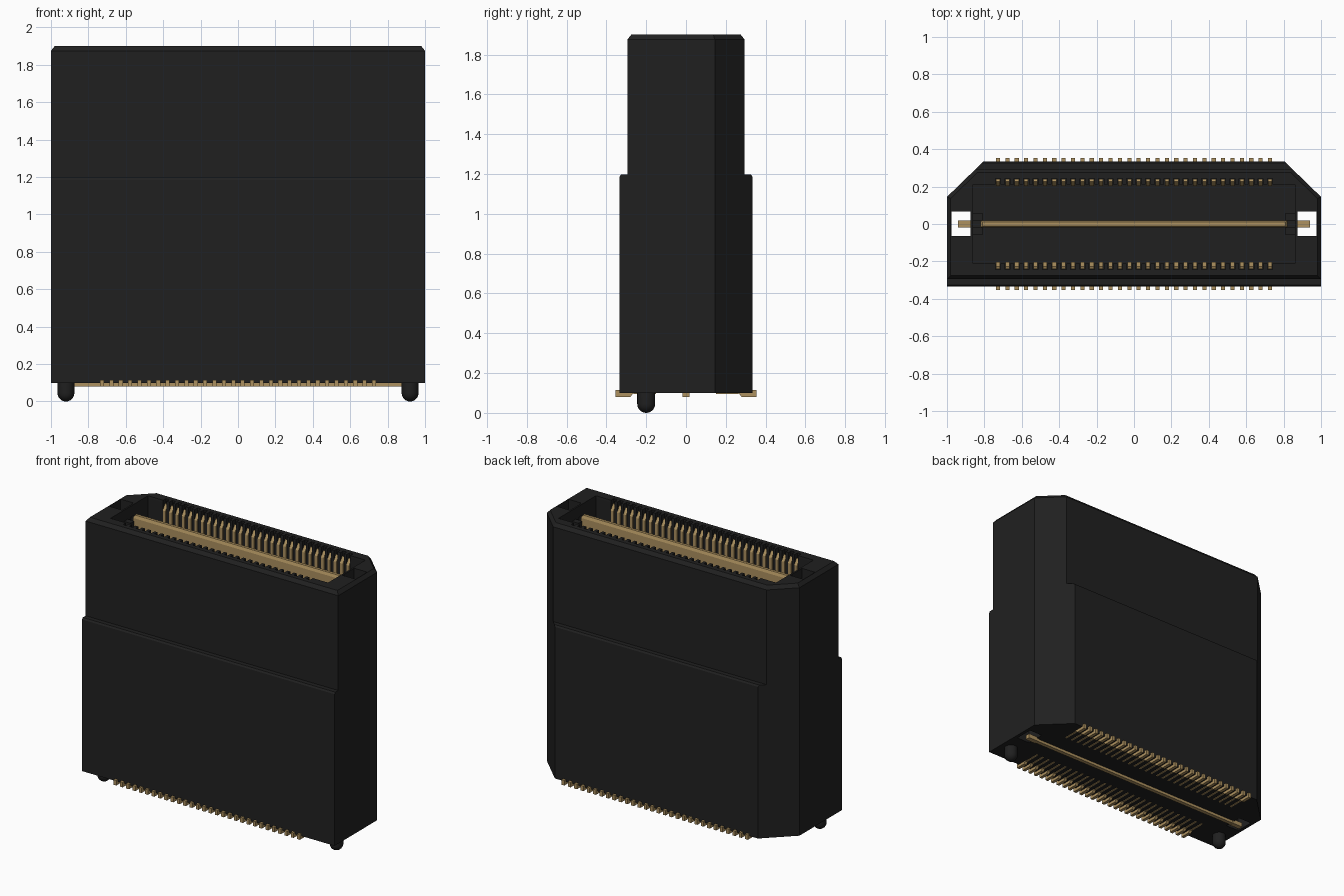
import bpy, bmesh, math

if "Cube" in bpy.data.objects:
    bpy.data.objects.remove(bpy.data.objects["Cube"])

def material(name, rgb):
    m = bpy.data.materials.new(name)
    m.diffuse_color = (*rgb, 1)
    m.use_nodes = True
    m.node_tree.nodes["Principled BSDF"].inputs["Base Color"].default_value = m.diffuse_color
    return m

BLACK = material("black plastic", (0.0145, 0.0145, 0.0145))
BRASS = material("brass", (0.42, 0.285, 0.115))

def finish(name, bm, mat):
    bmesh.ops.recalc_face_normals(bm, faces=bm.faces)
    me = bpy.data.meshes.new(name)
    bm.to_mesh(me)
    bm.free()
    me.materials.append(mat)
    ob = bpy.data.objects.new(name, me)
    bpy.context.collection.objects.link(ob)
    return ob

def loft(bm, rings):
    """Skin a stack of equal-length closed rings and cap both ends."""
    vs = [[bm.verts.new(p) for p in r] for r in rings]
    n = len(vs[0])
    for a, b in zip(vs, vs[1:]):
        for i in range(n):
            bm.faces.new((a[i], a[(i + 1) % n], b[(i + 1) % n], b[i]))
    bm.faces.new(vs[0])
    bm.faces.new(vs[-1])

def box(bm, x0, x1, y0, y1, z0, z1):
    c = [(x0, y0), (x1, y0), (x1, y1), (x0, y1)]
    loft(bm, [[(x, y, z) for x, y in c] for z in (z0, z1)])

def activate(ob):
    bpy.ops.object.select_all(action='DESELECT')
    ob.select_set(True)
    bpy.context.view_layer.objects.active = ob

def cut(ob, cutter):
    mod = ob.modifiers.new("cut", 'BOOLEAN')
    mod.operation, mod.solver, mod.object = 'DIFFERENCE', 'EXACT', cutter
    activate(ob)
    bpy.ops.object.modifier_apply(modifier=mod.name)
    bpy.data.objects.remove(cutter)

PINS = [-0.727 + i * 1.454 / 29 for i in range(30)]
FLOOR = 1.2

# housing: stepped block with the two rear corners cut off
def outline(z, yh, inset=0.0):
    xw, yb = 1 - inset, yh - inset
    yc = 0.145 - inset * 0.4
    xc = xw - (yb - yc) * 1.03
    return [(-xw, -yb, z), (xw, -yb, z), (xw, yc, z),
            (xc, yb, z), (-xc, yb, z), (-xw, yc, z)]

bm = bmesh.new()
loft(bm, [outline(0.1, 0.335), outline(1.185, 0.335), outline(1.197, 0.327),
          outline(1.197, 0.295), outline(1.875, 0.295), outline(1.9, 0.295, 0.02)])
housing = finish("housing", bm, BLACK)

# mating pocket with a slot for every contact
half = [(-0.86, -0.21)]
for x in PINS:
    half += [(x - 0.014, -0.21), (x - 0.014, -0.243), (x + 0.014, -0.243), (x + 0.014, -0.21)]
half.append((0.86, -0.21))
comb = half + [(-x, -y) for x, y in half]
bm = bmesh.new()
loft(bm, [[(x, y, z) for x, y in comb] for z in (FLOOR, 2.0)])
cut(housing, finish("pocket_cutter", bm, BLACK))

# narrow chamfer around the pocket mouth
bm = bmesh.new()
loft(bm, [[(sx * w, sy * h, z) for sx, sy in ((-1, -1), (1, -1), (1, 1), (-1, 1))]
          for w, h, z in ((0.85, 0.2, 1.88), (0.86, 0.21, 1.885), (0.866, 0.216, 1.95))])
cut(housing, finish("mouth_cutter", bm, BLACK))

# end windows right through the housing
bm = bmesh.new()
for s in (-1, 1):
    box(bm, *sorted((s * 0.873, s * 0.976)), -0.065, 0.067, -0.1, 2.1)
cut(housing, finish("window_cutter", bm, BLACK))

# blade holders at both pocket ends
bm = bmesh.new()
for s in (-1, 1):
    for y0, y1 in ((-0.06, -0.018), (0.018, 0.06)):
        box(bm, *sorted((s * 0.81, s * 0.862)), y0, y1, FLOOR - 0.01, 1.82)
finish("blade_holders", bm, BLACK)

# central ground blade with a bevelled top
bm = bmesh.new()
loft(bm, [[(sx * w, sy * h, z) for sx, sy in ((-1, -1), (1, -1), (1, 1), (-1, 1))]
          for w, h, z in ((0.82, 0.018, FLOOR - 0.01), (0.82, 0.018, 1.84), (0.81, 0.01, 1.86))])
finish("ground_blade", bm, BRASS)

# ground rail under the housing with wider end pads
bm = bmesh.new()
box(bm, -0.9, 0.9, -0.014, 0.014, 0.081, 0.105)
for s in (-1, 1):
    box(bm, *sorted((s * 0.86, s * 0.942)), -0.018, 0.018, 0.079, 0.11)
finish("ground_rail", bm, BRASS)

# contacts in the pocket, solder feet and thin tails underneath
def extrude_x(bm, profile, x, w, side):
    loft(bm, [[(x + d, side * y, z) for y, z in profile] for d in (-w / 2, w / 2)])

contact = [(0.203, FLOOR - 0.01), (0.24, FLOOR - 0.01), (0.24, 1.865), (0.228, 1.87), (0.203, 1.83)]
foot = [(0.262, 0.101), (0.28, 0.08), (0.354, 0.08), (0.354, 0.116), (0.262, 0.116)]
contacts, feet, tails = bmesh.new(), bmesh.new(), bmesh.new()
for side in (-1, 1):
    for x in PINS:
        extrude_x(contacts, contact, x, 0.022, side)
        extrude_x(feet, foot, x, 0.022, side)
        box(tails, x - 0.006, x + 0.006, *sorted((side * 0.15, side * 0.265)), 0.096, 0.108)
finish("contacts", contacts, BRASS)
finish("solder_feet", feet, BRASS)
finish("contact_tails", tails, BRASS)

# round-ended locating pegs
R = 0.045
profile = [(R, 0.12)] + [(R * math.cos(a), R - R * math.sin(a))
                         for a in (math.radians(d) for d in (0, 15, 30, 45, 60, 75, 88))]
for name, px in (("left_peg", -0.92), ("right_peg", 0.92)):
    bm = bmesh.new()
    loft(bm, [[(px + r * math.cos(t), -0.2 + r * math.sin(t), z)
               for t in (2 * math.pi * k / 24 for k in range(24))] for r, z in profile])
    activate(finish(name, bm, BLACK))
    bpy.ops.object.shade_smooth_by_angle(angle=math.radians(35))
